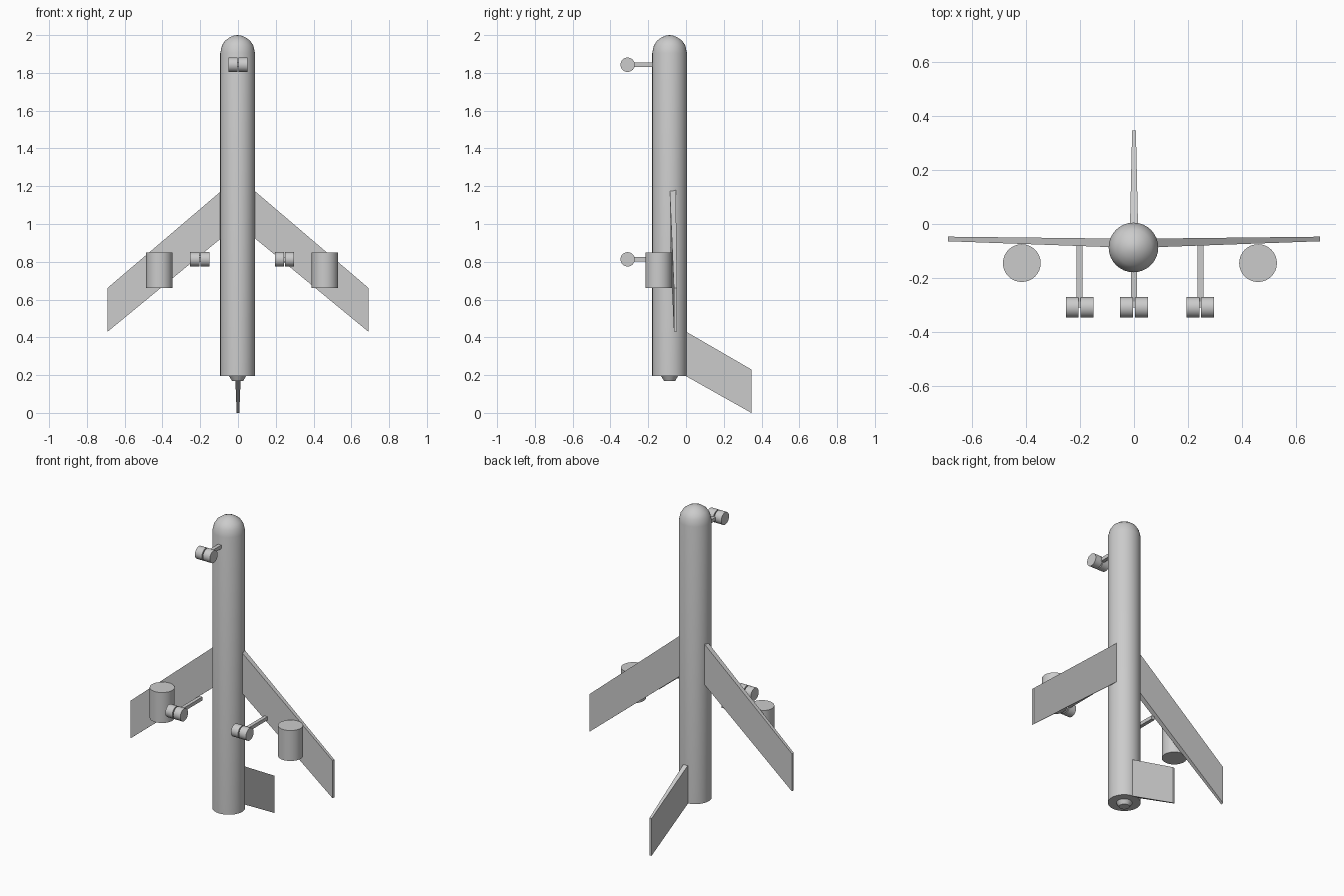
import bpy, bmesh, math
from mathutils import Vector, Matrix

if "Cube" in bpy.data.objects:
    bpy.data.objects.remove(bpy.data.objects["Cube"])

BODY_Y = -0.087


def finish(name, bm):
    bmesh.ops.recalc_face_normals(bm, faces=bm.faces)
    mesh = bpy.data.meshes.new(name)
    bm.to_mesh(mesh)
    bm.free()
    obj = bpy.data.objects.new(name, mesh)
    bpy.context.collection.objects.link(obj)
    bpy.context.view_layer.objects.active = obj
    obj.select_set(True)
    bpy.ops.object.shade_smooth_by_angle(angle=math.radians(35))
    obj.select_set(False)
    return obj


def lathe(name, profile, location, axis='Z', sides=32):
    """Spin (radius, height) points about z, then turn the axis if needed."""
    bm = bmesh.new()
    verts = [bm.verts.new((r, 0, h)) for r, h in profile]
    edges = [bm.edges.new(p) for p in zip(verts, verts[1:])]
    bmesh.ops.spin(bm, geom=verts + edges, cent=(0, 0, 0), axis=(0, 0, 1),
                   angle=math.tau, steps=sides, use_duplicate=False)
    bmesh.ops.remove_doubles(bm, verts=bm.verts, dist=1e-5)
    turn = Matrix.Rotation(math.pi / 2, 4, 'Y') if axis == 'X' else Matrix()
    bm.transform(Matrix.Translation(location) @ turn)
    return finish(name, bm)


def loft(name, root, tip):
    """Join two four-cornered sections into a tapered panel."""
    bm = bmesh.new()
    a = [bm.verts.new(p) for p in root]
    b = [bm.verts.new(p) for p in tip]
    bm.faces.new(a)
    bm.faces.new(b)
    for i in range(4):
        j = (i + 1) % 4
        bm.faces.new((a[i], a[j], b[j], b[i]))
    return finish(name, bm)


def box(name, lo, hi):
    (x0, y0, z0), (x1, y1, z1) = lo, hi
    return loft(name,
                [(x0, y0, z0), (x1, y0, z0), (x1, y0, z1), (x0, y0, z1)],
                [(x0, y1, z0), (x1, y1, z0), (x1, y1, z1), (x0, y1, z1)])


# Fuselage with rounded nose and small tail cone
lathe("fuselage", [(0, 0.17), (0.03, 0.17), (0.045, 0.195), (0.092, 0.195),
                   (0.092, 1.905), (0.083, 1.945), (0.067, 1.97),
                   (0.042, 1.988), (0.02, 1.997), (0, 2.0)],
      (-0.002, BODY_Y, 0))


# Swept wings
def wing_section(x, y0, y1, z0, z1):
    return [(x, y0, z0), (x, y1, z0), (x, y1, z1), (x, y0, z1)]


for side, label in ((-1, "left"), (1, "right")):
    loft(label + "_wing",
         wing_section(side * 0.08, -0.086, -0.054, 0.932, 1.182),
         wing_section(side * 0.69, -0.064, -0.047, 0.43, 0.662))

# Tail fin, swept back beyond the fuselage end
fin_root = [(-0.015, -0.01, 0.2), (0.015, -0.01, 0.2),
            (0.015, -0.01, 0.436), (-0.015, -0.01, 0.436)]
fin_tip = [(-0.007, 0.346, 0.0), (0.007, 0.346, 0.0),
           (0.007, 0.346, 0.23), (-0.007, 0.346, 0.23)]
loft("tail_fin", fin_root, fin_tip)

# Engines slung under the wings
for x, label in ((-0.416, "left"), (0.46, "right")):
    lathe(label + "_engine", [(0, 0.662), (0.07, 0.662), (0.07, 0.85), (0, 0.85)],
          (x, -0.145, 0))

# Landing gear: a square strut and a pair of wheels each
for label, x, z, top in (("nose", 0, 1.843, -0.16),
                         ("left", -0.202, 0.813, -0.075),
                         ("right", 0.246, 0.813, -0.075)):
    box(label + "_strut", (x - 0.011, -0.31, z - 0.011), (x + 0.011, top, z + 0.011))
    for s in (-1, 1):
        lathe(f"{label}_wheel_{'a' if s < 0 else 'b'}",
              [(0, -0.024), (0.038, -0.024), (0.038, 0.024), (0, 0.024)],
              (x + s * 0.027, -0.309, z), 'X')
